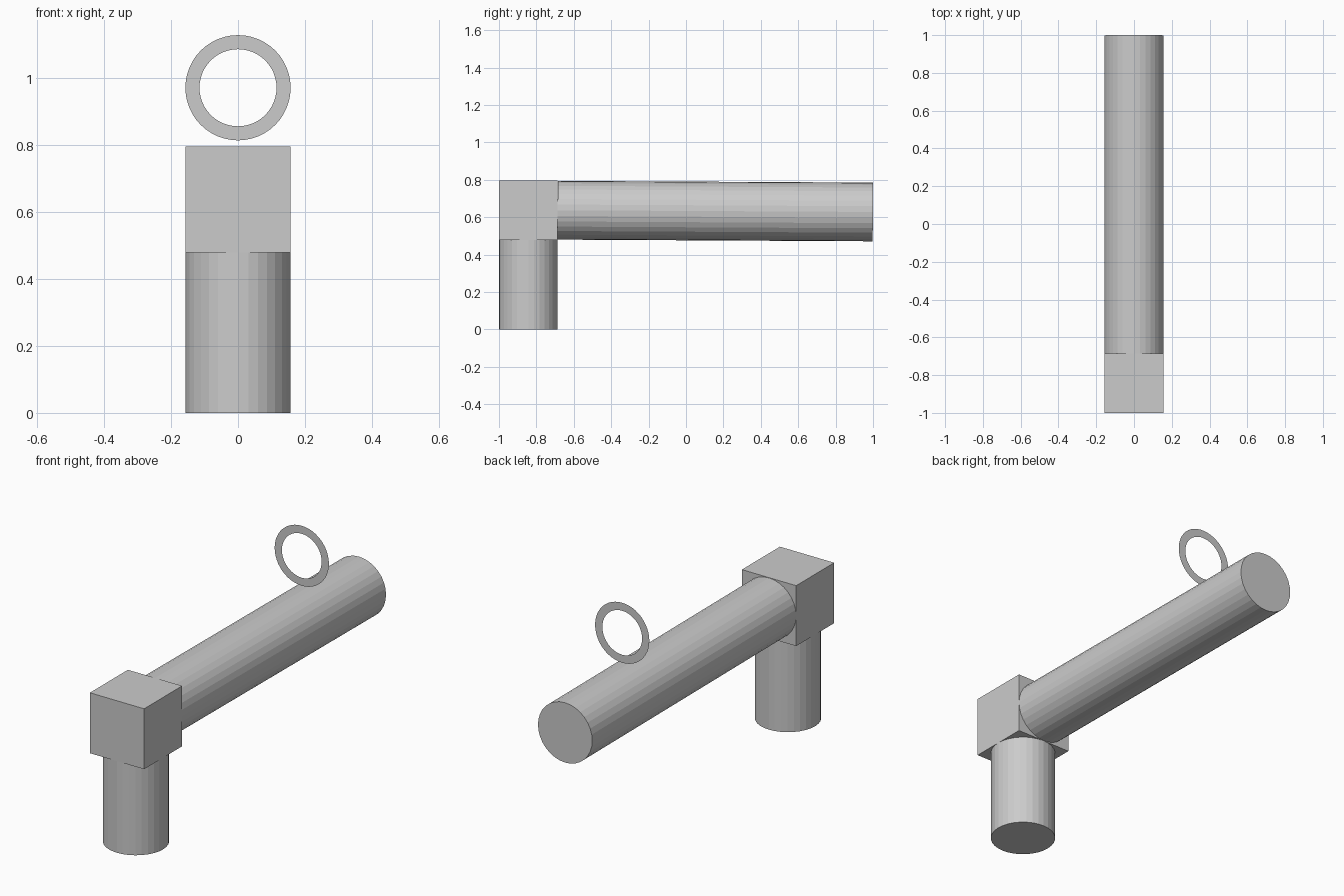
import bpy, bmesh, math
from mathutils import Vector

if "Cube" in bpy.data.objects:
    bpy.data.objects.remove(bpy.data.objects["Cube"])

R = 0.157          # shared radius / half width
SIDES = 32


def rod(name, start, end):
    """Flat-faced cylinder between two points."""
    a, b = Vector(start), Vector(end)
    d = b - a
    bpy.ops.mesh.primitive_cylinder_add(vertices=SIDES, radius=R, depth=d.length,
                                        location=(a + b) / 2)
    ob = bpy.context.object
    ob.name = name
    # tilt about x only, so the facets stay aligned with the block
    ob.rotation_euler = (-math.atan2(d.y, d.z), 0, 0)
    return ob


# upright post and long arm, which droops very slightly
rod("post", (0, -0.843, 0), (0, -0.843, 0.479))
rod("arm", (0, -0.686, 0.637), (0, 0.999, 0.628))

# corner block joining them
bpy.ops.mesh.primitive_cube_add(size=1, location=(0, -0.843, 0.637))
block = bpy.context.object
block.name = "corner_block"
block.scale = (2 * R, 2 * R, 0.316)

# flat sight ring floating over the arm
bm = bmesh.new()
loops = []
for r in (R, 0.115):
    loops.append([bm.verts.new((r * math.cos(t), 0, r * math.sin(t)))
                  for t in (2 * math.pi * i / 48 for i in range(48))])
outer, inner = loops
for i in range(48):
    j = (i + 1) % 48
    bm.faces.new((outer[i], outer[j], inner[j], inner[i]))
bm.normal_update()
mesh = bpy.data.meshes.new("sight_ring")
bm.to_mesh(mesh)
bm.free()
ring = bpy.data.objects.new("sight_ring", mesh)
ring.location = (0, 0.527, 0.97)
bpy.context.collection.objects.link(ring)
